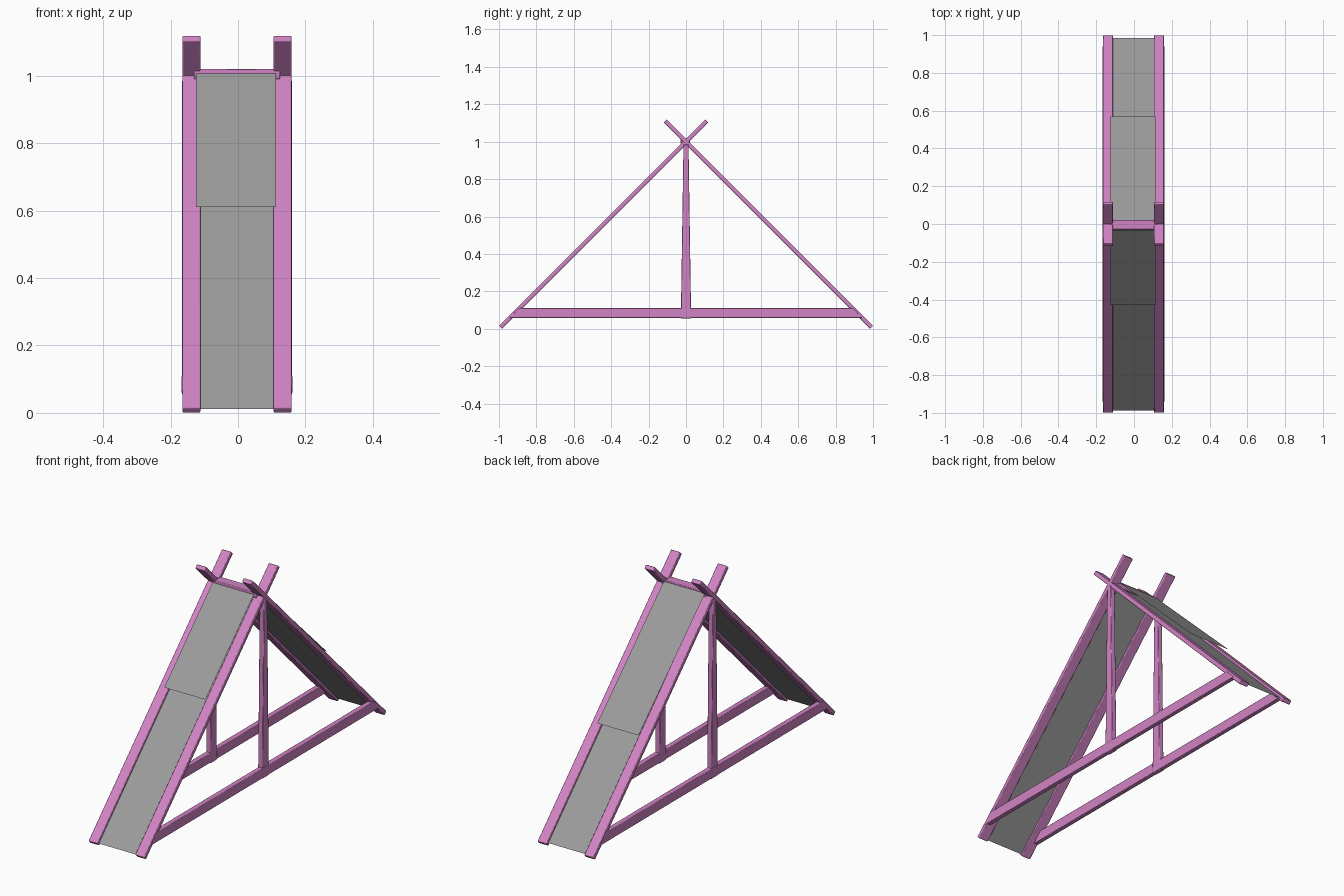
import bpy, math
from mathutils import Vector

if "Cube" in bpy.data.objects:
    bpy.data.objects.remove(bpy.data.objects["Cube"])

CX = -0.003                      # centre line between the rails


def material(name, rgb):
    m = bpy.data.materials.new(name)
    m.diffuse_color = (*rgb, 1)
    m.use_nodes = True
    m.node_tree.nodes["Principled BSDF"].inputs["Base Color"].default_value = m.diffuse_color
    return m


PINK = material("pink_wood", (0.64, 0.23, 0.555))
GREY = material("dark_grey_panel", (0.33, 0.33, 0.33))


def plank(name, center, size, tilt=0.0, miter=0.0):
    """Softly bevelled board, tilted about x; miter shortens its top edge."""
    bpy.ops.mesh.primitive_cube_add(size=1, location=center, rotation=(tilt, 0, 0))
    ob = bpy.context.object
    ob.name = name
    ob.scale = size
    bpy.ops.object.transform_apply(location=False, rotation=False, scale=True)
    for v in ob.data.vertices:
        if v.co.z > 0:
            v.co.y -= math.copysign(miter, v.co.y)
    ob.data.materials.append(PINK)
    bev = ob.modifiers.new("edges", 'BEVEL')
    bev.width = 0.003
    bev.segments = 2
    bpy.ops.object.shade_smooth_by_angle(angle=math.radians(35))
    return ob


def sheet(name, x0, x1, top, bottom):
    """Thin single-face panel between two (y, z) edges."""
    verts = [(x0, *bottom), (x1, *bottom), (x1, *top), (x0, *top)]
    if bottom[0] > 0:
        verts.reverse()          # keep the face pointing up
    me = bpy.data.meshes.new(name)
    me.from_pydata(verts, [], [(0, 1, 2, 3)])
    me.materials.append(GREY)
    ob = bpy.data.objects.new(name, me)
    bpy.context.collection.objects.link(ob)
    return ob


# Sloping rails crossing at the peak
for end, s in (("front", -1), ("back", 1)):
    a = Vector((0, s * 0.992, 0.008))
    b = Vector((0, -s * 0.111, 1.111))
    mid, length = (a + b) / 2, (b - a).length
    for side, d in (("left", -1), ("right", 1)):
        plank(f"{end}_rail_{side}", (CX + d * 0.135, mid.y, mid.z),
              (0.053, length, 0.022), -s * math.pi / 4)

# Uprights and mitred base braces on each side
for side, d in (("left", -1), ("right", 1)):
    plank(f"post_{side}", (CX + d * 0.15, 0, 0.52), (0.026, 0.055, 0.93), miter=0.014)
    plank(f"base_brace_{side}", (CX + d * 0.151, 0, 0.084), (0.026, 1.885, 0.052), miter=0.05)

# Ridge bar
plank("ridge_bar", (CX, -0.004, 1.004), (0.256, 0.05, 0.03))

# Lower panels between the rails
sheet("front_lower_panel", -0.12, 0.112, (0, 1.0), (-0.988, 0.012))
sheet("back_lower_panel", -0.12, 0.112, (0, 1.0), (0.985, 0.015))

# Upper panels raised slightly above the slope
sheet("front_upper_panel", -0.125, 0.113, (-0.031, 1.006), (-0.43, 0.61))
sheet("back_upper_panel", -0.125, 0.113, (0.022, 1.012), (0.57, 0.48))
